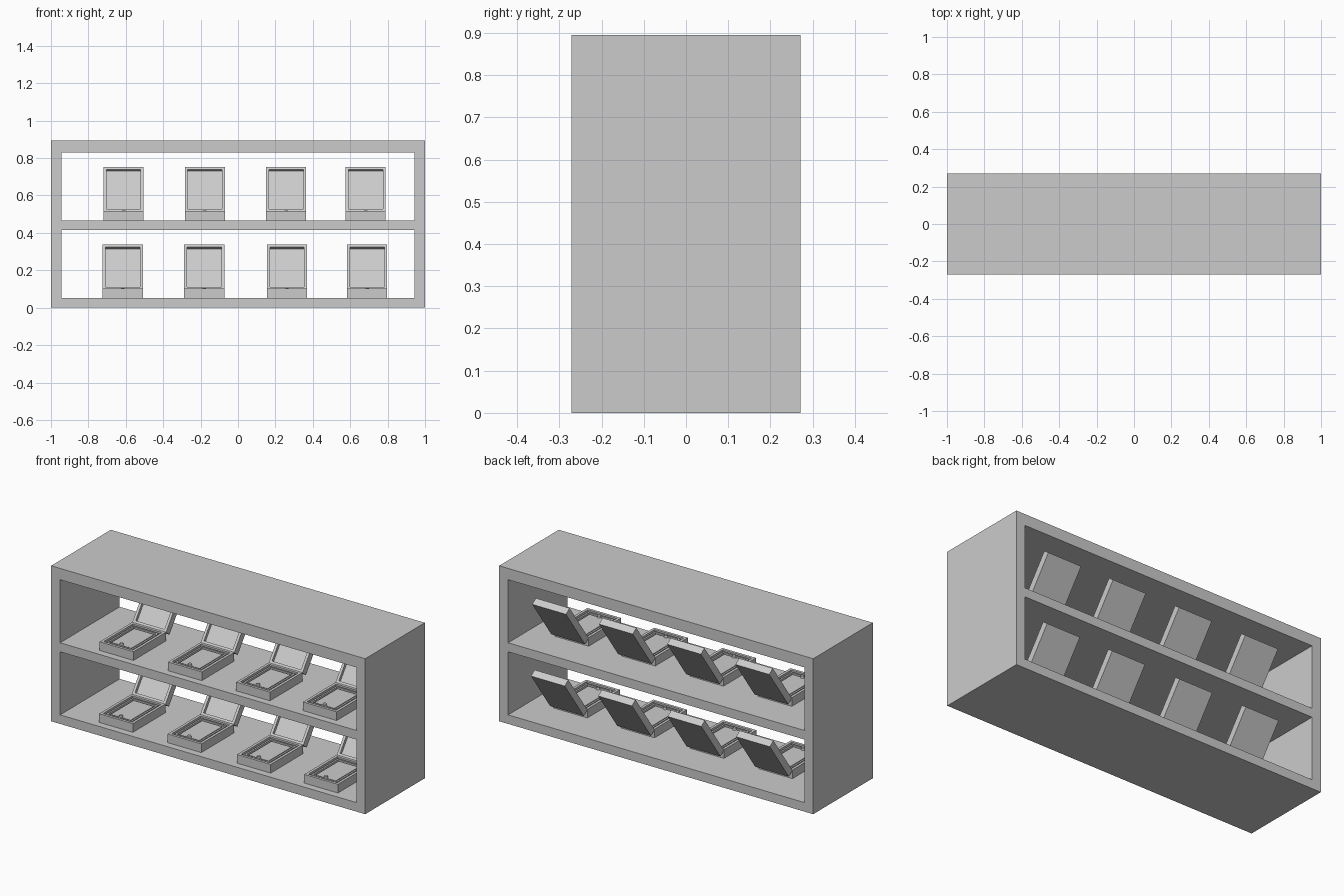
import bpy, bmesh, math
from mathutils import Matrix, Vector

if "Cube" in bpy.data.objects:
    bpy.data.objects.remove(bpy.data.objects["Cube"])

grey = bpy.data.materials.new("light_grey")
grey.use_nodes = True
grey.diffuse_color = (0.6, 0.6, 0.6, 1)
grey.node_tree.nodes["Principled BSDF"].inputs["Base Color"].default_value = (0.6, 0.6, 0.6, 1)


def finish(name, bm, matrix=None):
    mesh = bpy.data.meshes.new(name)
    bm.to_mesh(mesh)
    bm.free()
    mesh.materials.append(grey)
    obj = bpy.data.objects.new(name, mesh)
    bpy.context.collection.objects.link(obj)
    if matrix:
        obj.matrix_world = matrix
    return obj


def box_mesh(lo, hi):
    bm = bmesh.new()
    lo, hi = Vector(lo), Vector(hi)
    size = Matrix.Diagonal((*(hi - lo), 1))
    bmesh.ops.create_cube(bm, size=1, matrix=Matrix.Translation((lo + hi) / 2) @ size)
    return bm


def stepped_tray(name, size, steps, matrix):
    """Box whose top face is inset and sunk or raised step by step."""
    w, l, t = size
    bm = box_mesh((-w / 2, 0, 0), (w / 2, l, t))
    bm.normal_update()
    top = max(bm.faces, key=lambda f: f.calc_center_median().z)
    for border, rise in steps:
        bmesh.ops.inset_individual(bm, faces=[top], thickness=border)
        walls = bmesh.ops.extrude_discrete_faces(bm, faces=[top])
        top = walls["faces"][0]
        bmesh.ops.translate(bm, verts=top.verts, vec=(0, 0, rise))
        bm.normal_update()
    return finish(name, bm, matrix)


# Open cabinet: four outer boards and one shelf
D = 0.271
for name, lo, hi in [
    ("bottom_board", (-1, -D, 0), (1, D, 0.052)),
    ("top_board", (-1, -D, 0.83), (1, D, 0.895)),
    ("right_board", (-1, -D, 0.052), (-0.943, D, 0.83)),
    ("left_board", (0.943, -D, 0.052), (1, D, 0.83)),
    ("shelf", (-0.943, -D, 0.415), (0.943, D, 0.467)),
]:
    finish(name, box_mesh(lo, hi))

# Open hinged cases, four on each level
WIDTH, LENGTH, BASE_H, LID_H = 0.215, 0.295, 0.05, 0.04
FRONT, TILT = -0.23, math.radians(54)
rows = [("lower", 0.052, (-0.616, -0.18, 0.262, 0.69)),
        ("upper", 0.467, (-0.612, -0.177, 0.257, 0.682))]

for level, z, centres in rows:
    for i, x in enumerate(centres, 1):
        tag = f"{level}_{i}"
        stepped_tray(f"case_base_{tag}", (WIDTH, LENGTH, BASE_H),
                     [(0.022, -0.016), (0.014, 0.012), (0.014, -0.012), (0.012, 0.008)],
                     Matrix.Translation((x, FRONT, z)))
        hinge = Matrix.Translation((x, FRONT + LENGTH, z + BASE_H - 0.003))
        stepped_tray(f"case_lid_{tag}", (WIDTH, LENGTH, LID_H), [(0.022, -0.017)],
                     hinge @ Matrix.Rotation(TILT, 4, "X") @ Matrix.Translation((0, 0, -LID_H)))
        # small round catch at the front of the tray
        bm = bmesh.new()
        bmesh.ops.create_cone(bm, cap_ends=True, segments=12, radius1=0.012, radius2=0.009, depth=0.02)
        finish(f"case_catch_{tag}", bm, Matrix.Translation((x, FRONT + 0.045, z + BASE_H - 0.006)))
